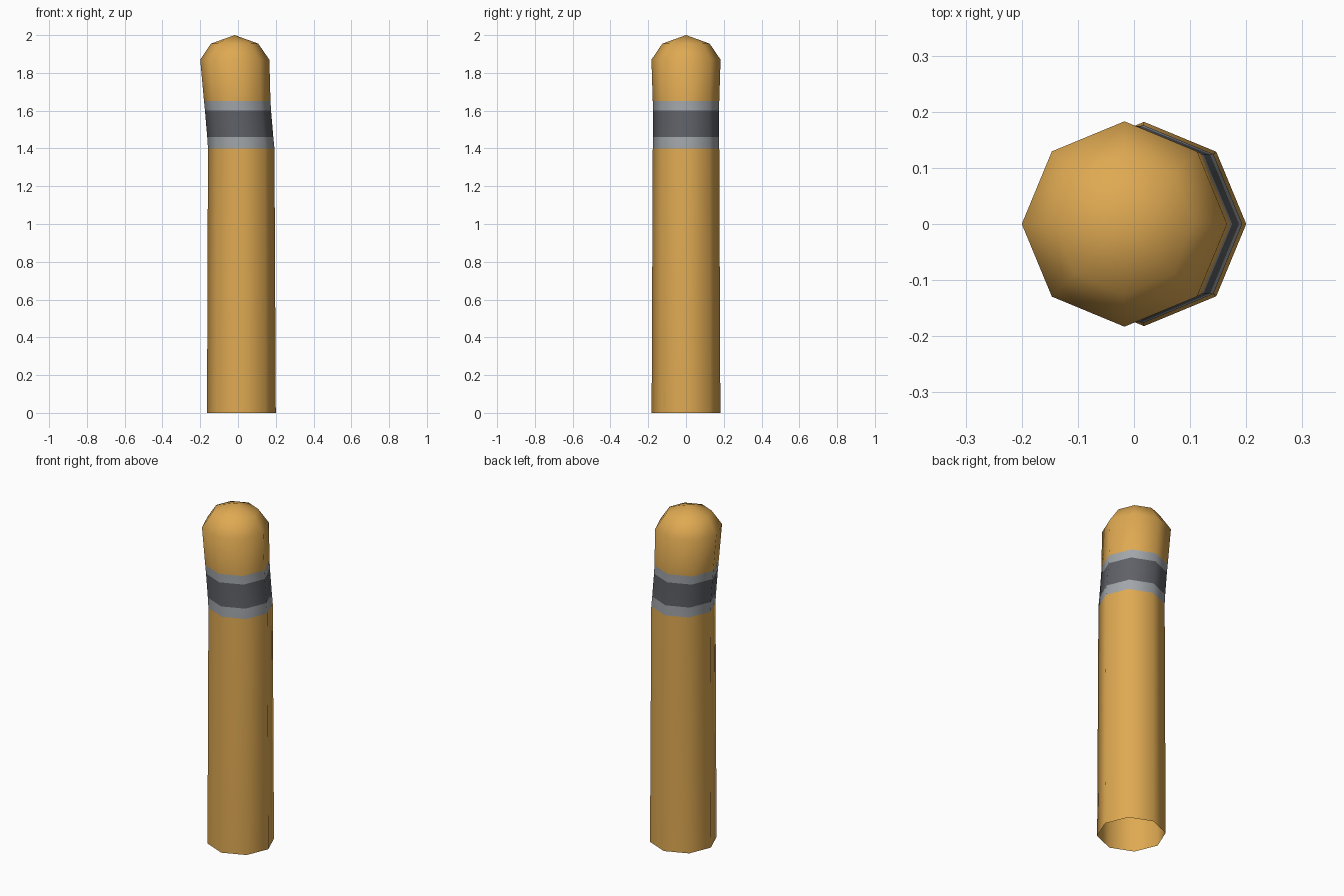
import bpy, bmesh, math

if "Cube" in bpy.data.objects:
    bpy.data.objects.remove(bpy.data.objects["Cube"])


def material(name, rgb):
    m = bpy.data.materials.new(name)
    m.diffuse_color = (*rgb, 1.0)
    m.use_nodes = True
    m.node_tree.nodes["Principled BSDF"].inputs["Base Color"].default_value = m.diffuse_color
    return m


mats = [material("ochre_paint", (0.74, 0.40, 0.085)),
        material("light_grey_band", (0.36, 0.38, 0.40)),
        material("dark_grey_band", (0.115, 0.12, 0.135))]

# Post rings: centre x, radius, height, colour of the faces above the ring
rings = [(0.018, 0.182, 0.0, 0),
         (0.017, 0.176, 1.40, 1),
         (0.012, 0.175, 1.46, 2),
         (0.0, 0.175, 1.60, 1),
         (-0.004, 0.176, 1.65, 0),
         (-0.017, 0.183, 1.87, 0),
         (-0.018, 0.125, 1.955, 0)]
SIDES = 8

bm = bmesh.new()
loops = []
for cx, r, z, _ in rings:
    loops.append([bm.verts.new((cx + r * math.cos(i * math.tau / SIDES),
                                r * math.sin(i * math.tau / SIDES), z))
                  for i in range(SIDES)])

# Side walls, open at the bottom
for k in range(len(rings) - 1):
    a, b = loops[k], loops[k + 1]
    for i in range(SIDES):
        j = (i + 1) % SIDES
        f = bm.faces.new((a[i], a[j], b[j], b[i]))
        f.material_index = rings[k][3]

# Domed cap
apex = bm.verts.new((-0.018, 0, 2.0))
for i in range(SIDES):
    bm.faces.new((loops[-1][i], loops[-1][(i + 1) % SIDES], apex))

for f in bm.faces:
    f.smooth = True

mesh = bpy.data.meshes.new("bollard_post")
bm.to_mesh(mesh)
bm.free()
for m in mats:
    mesh.materials.append(m)
post = bpy.data.objects.new("bollard_post", mesh)
bpy.context.collection.objects.link(post)
